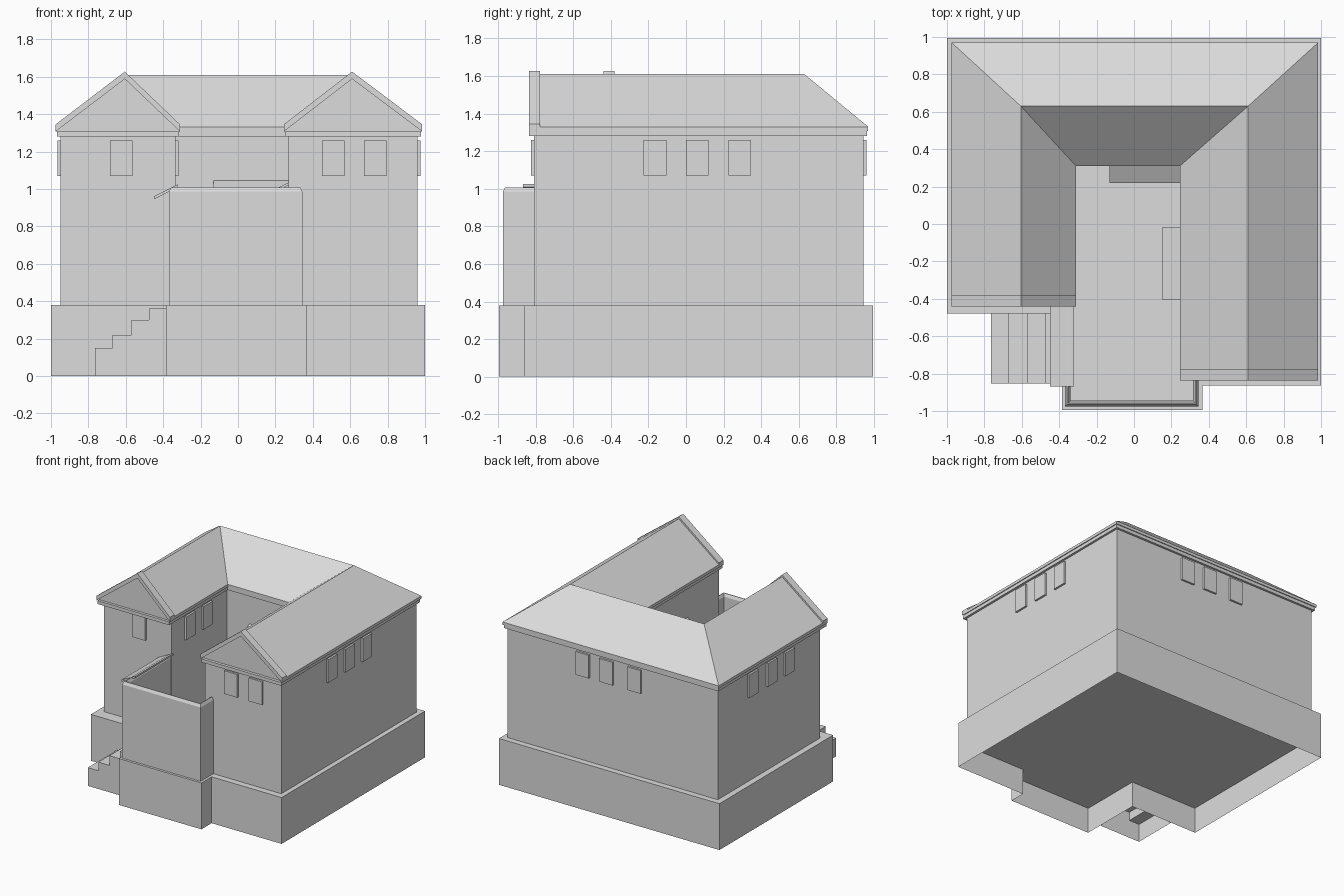
import bpy, bmesh

cube = bpy.data.objects.get("Cube")
if cube:
    bpy.data.objects.remove(cube, do_unlink=True)

grey = bpy.data.materials.new("light_grey")
grey.use_nodes = True
colour = (0.72, 0.72, 0.72, 1)
grey.diffuse_color = colour
grey.node_tree.nodes["Principled BSDF"].inputs["Base Color"].default_value = colour


def make(name, verts, faces, open_below=False):
    bm = bmesh.new()
    vs = [bm.verts.new(v) for v in verts]
    for f in faces:
        bm.faces.new([vs[i] for i in f])
    bmesh.ops.recalc_face_normals(bm, faces=bm.faces)
    if open_below:
        low = [f for f in bm.faces if f.calc_center_median().z < 0.01]
        bmesh.ops.delete(bm, geom=low, context="FACES")
    me = bpy.data.meshes.new(name)
    bm.to_mesh(me)
    bm.free()
    me.materials.append(grey)
    ob = bpy.data.objects.new(name, me)
    bpy.context.collection.objects.link(ob)


def prism(name, pts, lo, hi, axis="z", end_pts=None, open_below=False):
    """Extrude a flat outline from lo to hi along an axis."""
    place = {"z": lambda u, v, w: (u, v, w),
             "y": lambda u, v, w: (u, w, v),
             "x": lambda u, v, w: (w, u, v)}[axis]
    n = len(pts)
    verts = [place(*p, lo) for p in pts] + [place(*p, hi) for p in end_pts or pts]
    faces = [range(n), range(n, 2 * n)]
    faces += [(i, (i + 1) % n, (i + 1) % n + n, i + n) for i in range(n)]
    make(name, verts, faces, open_below)


def box(name, lo, hi):
    (x0, y0, z0), (x1, y1, z1) = lo, hi
    prism(name, [(x0, y0), (x1, y0), (x1, y1), (x0, y1)], z0, z1)


# Wall lines of the U-shaped house
LEFT, RIGHT, BACK = -0.95, 0.96, 0.945
IN_L, IN_R, IN_B = -0.335, 0.27, 0.335
FRONT_L, FRONT_R = -0.382, -0.81      # wing front walls
GABLE_L, GABLE_R = -0.418, -0.812     # pediment planes
EAVE_L, EAVE_R = -0.44, -0.836        # front of the gable mouldings


def u_outline(d, front_l, front_r):
    return [(LEFT - d, BACK + d), (LEFT - d, front_l), (IN_L + d, front_l),
            (IN_L + d, IN_B - d), (IN_R - d, IN_B - d), (IN_R - d, front_r),
            (RIGHT + d, front_r), (RIGHT + d, BACK + d)]


# Hollow plinth with a floor slab inside
plinth = [(-1, 0.995), (-1, -0.478), (-0.385, -0.478), (-0.385, -0.995),
          (0.365, -0.995), (0.365, -0.863), (1, -0.863), (1, 0.995)]
prism("plinth", plinth, 0, 0.38, open_below=True)
prism("plinth_floor", [(x * 0.997, y * 0.997) for x, y in plinth], 0.21, 0.37)

# Entrance steps
steps = [(-0.385, 0), (-0.765, 0)]
treads = [(-0.765, 0.15), (-0.67, 0.22), (-0.57, 0.3), (-0.475, 0.36)]
for i, (x, z) in enumerate(treads):
    x_next = treads[i + 1][0] if i < 3 else -0.385
    steps += [(x, z), (x_next, z)]
prism("entrance_steps", steps, -0.853, -0.478, "y", open_below=True)

# Walls and cornice bands
prism("house_walls", u_outline(0, FRONT_L, FRONT_R), 0.38, 1.3)
prism("lower_cornice", u_outline(0.018, EAVE_L, EAVE_R), 1.28, 1.307)
prism("upper_cornice", u_outline(0.025, GABLE_L, GABLE_R), 1.307, 1.33)

# Hipped roof with two gables
RIDGE_L, RIDGE_R, RIDGE_Y, RIDGE_Z = -0.605, 0.61, 0.63, 1.61
eaves = [(x, y, 1.33) for x, y in u_outline(0.025, GABLE_L, GABLE_R)]
ridge = [(RIDGE_L, GABLE_L, RIDGE_Z), (RIDGE_L, RIDGE_Y, RIDGE_Z),
         (RIDGE_R, RIDGE_Y, RIDGE_Z), (RIDGE_R, GABLE_R, RIDGE_Z)]
make("roof", eaves + ridge,
     [(0, 1, 8, 9), (2, 3, 9, 8), (3, 4, 10, 9), (4, 5, 11, 10),
      (6, 7, 10, 11), (7, 0, 9, 10), (1, 2, 8), (5, 6, 11), range(8)])

# Raking mouldings on the gables
for side, a, apex, b, y in (("left", LEFT - 0.025, RIDGE_L, IN_L + 0.025, EAVE_L),
                            ("right", IN_R - 0.025, RIDGE_R, RIGHT + 0.025, EAVE_R)):
    prism(side + "_gable_moulding",
          [(a, 1.307), (a, 1.345), (apex, 1.627), (b, 1.345), (b, 1.307), (apex, 1.588)],
          y, y + 0.06, "y")


# Courtyard wall with a chamfered coping
def yard_outline(d):
    return [(-0.37 + d, FRONT_L), (-0.37 + d, -0.975 + d), (0.344 - d, -0.975 + d),
            (0.344 - d, FRONT_R), (0.316 + d, FRONT_R), (0.316 + d, -0.945 - d),
            (-0.34 - d, -0.945 - d), (-0.34 - d, FRONT_L)]


prism("courtyard_wall", yard_outline(0), 0.38, 0.985)
prism("courtyard_coping", yard_outline(0), 0.985, 1.008, end_pts=yard_outline(0.012))


# Sloping door canopies
def canopy(name, tip, root, z_tip, z_root, lo, hi, axis):
    t = 0.015
    prism(name, [(tip, z_tip - t), (root, z_root - t), (root, z_root), (tip, z_tip)],
          lo, hi, axis)


canopy("entrance_canopy", -0.45, -0.32, 0.96, 1.025, -0.868, FRONT_L, "y")
canopy("right_wing_canopy", 0.15, IN_R, 0.975, 1.035, -0.403, -0.018, "y")
canopy("back_wing_canopy", 0.22, IN_B, 0.98, 1.045, -0.13, IN_R, "x")

# Windows: wall direction, wall position and centres along the wall
W, T, Z0, Z1 = 0.06, 0.016, 1.07, 1.26
for name, axis, wall, out, centres in (
        ("left_front", "y", FRONT_L, -1, [-0.625]),
        ("right_front", "y", FRONT_R, -1, [0.51, 0.735]),
        ("back", "y", BACK, 1, [-0.2, 0.055, 0.27]),
        ("right_side", "x", RIGHT, 1, [-0.165, 0.06, 0.285]),
        ("left_side", "x", LEFT, -1, [0.03, 0.257, 0.5]),
        ("courtyard", "x", IN_L, 1, [-0.155, 0.07])):
    a, b = sorted((wall - out * 0.01, wall + out * T))
    for i, c in enumerate(centres):
        lo, hi = (c - W, a, Z0), (c + W, b, Z1)
        if axis == "x":
            lo, hi = (a, c - W, Z0), (b, c + W, Z1)
        box(f"{name}_window_{i + 1}", lo, hi)
